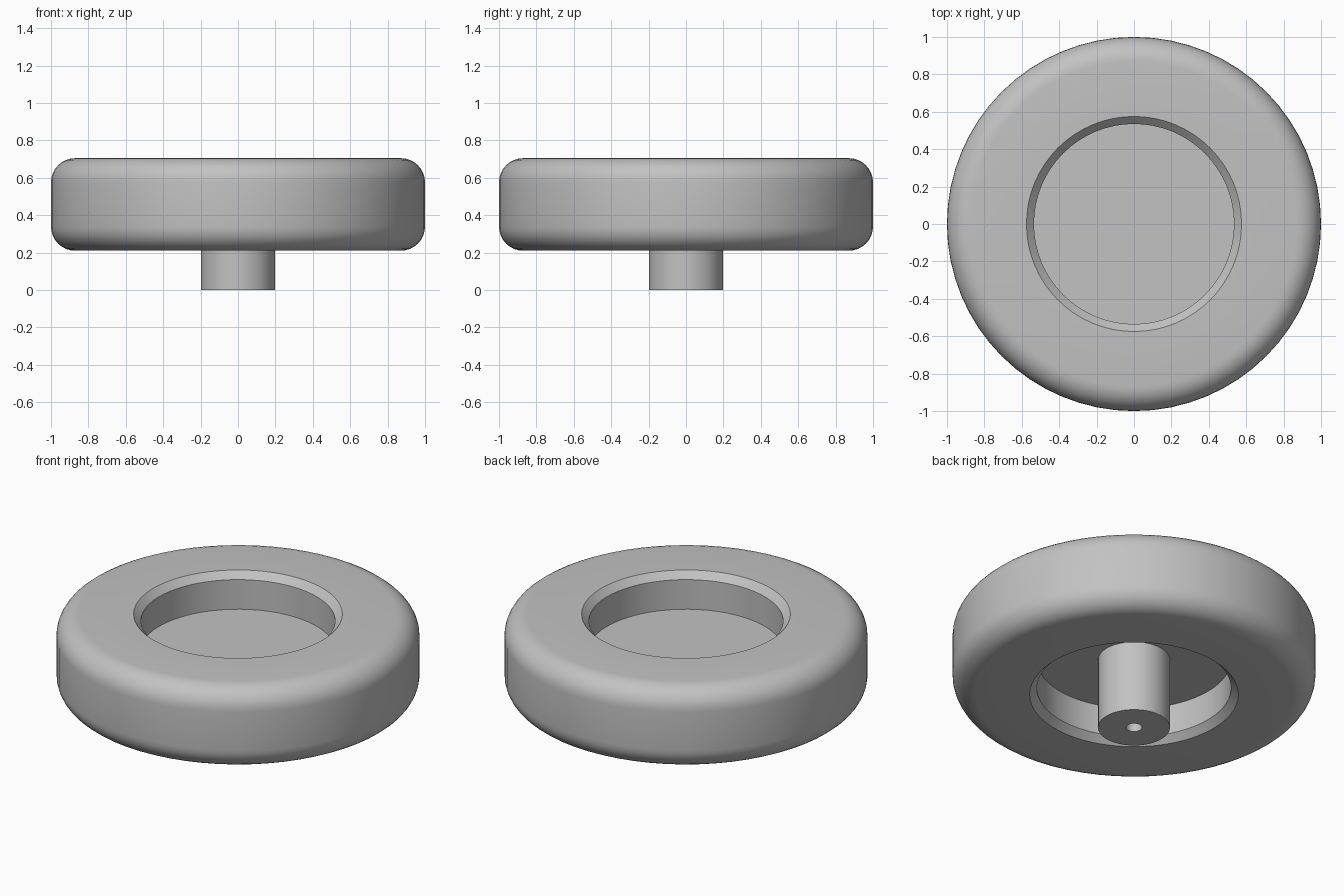
import bpy, bmesh
from math import pi, sin, cos, radians

if "Cube" in bpy.data.objects:
    bpy.data.objects.remove(bpy.data.objects["Cube"], do_unlink=True)

grey = bpy.data.materials.new("plain grey")
grey.use_nodes = True
grey.diffuse_color = (0.54, 0.54, 0.54, 1)
grey.node_tree.nodes["Principled BSDF"].inputs["Base Color"].default_value = grey.diffuse_color


def lathe(name, profile, steps):
    """Spin a profile of (radius, z) points about the z axis."""
    bm = bmesh.new()
    verts = [bm.verts.new((r, 0, z)) for r, z in profile]
    edges = [bm.edges.new(pair) for pair in zip(verts, verts[1:])]
    bmesh.ops.spin(bm, geom=verts + edges, cent=(0, 0, 0), axis=(0, 0, 1),
                   angle=2 * pi, steps=steps, use_duplicate=False)
    bmesh.ops.remove_doubles(bm, verts=bm.verts, dist=0.0005)
    bmesh.ops.recalc_face_normals(bm, faces=bm.faces)
    mesh = bpy.data.meshes.new(name)
    bm.to_mesh(mesh)
    bm.free()
    mesh.materials.append(grey)
    obj = bpy.data.objects.new(name, mesh)
    bpy.context.collection.objects.link(obj)
    bpy.ops.object.select_all(action='DESELECT')
    obj.select_set(True)
    bpy.context.view_layer.objects.active = obj
    bpy.ops.object.shade_smooth_by_angle(angle=radians(30))
    return obj


# Wheel: rounded rim, chamfered recess on both faces, thin web between them
bottom, top = 0.21, 0.705
middle, half = (bottom + top) / 2, (top - bottom) / 2
fillet, recess, chamfer, depth = 0.13, 0.535, 0.04, 0.22
upper = [(0, half - depth), (recess, half - depth),
         (recess, half - chamfer), (recess + chamfer, half)]
for i in range(9):
    a = pi / 2 * (1 - i / 8)
    upper.append((1 - fillet + fillet * cos(a), half - fillet + fillet * sin(a)))
lower = [(r, -z) for r, z in reversed(upper)]
lathe("wheel", [(r, middle + z) for r, z in upper + lower], 64)

# Axle: plain cylinder with a blind hole in its free end
radius, bore = 0.198, 0.044
lathe("axle", [(0, 0.2), (bore, 0.2), (bore, 0), (radius, 0),
               (radius, middle), (0, middle)], 48)
